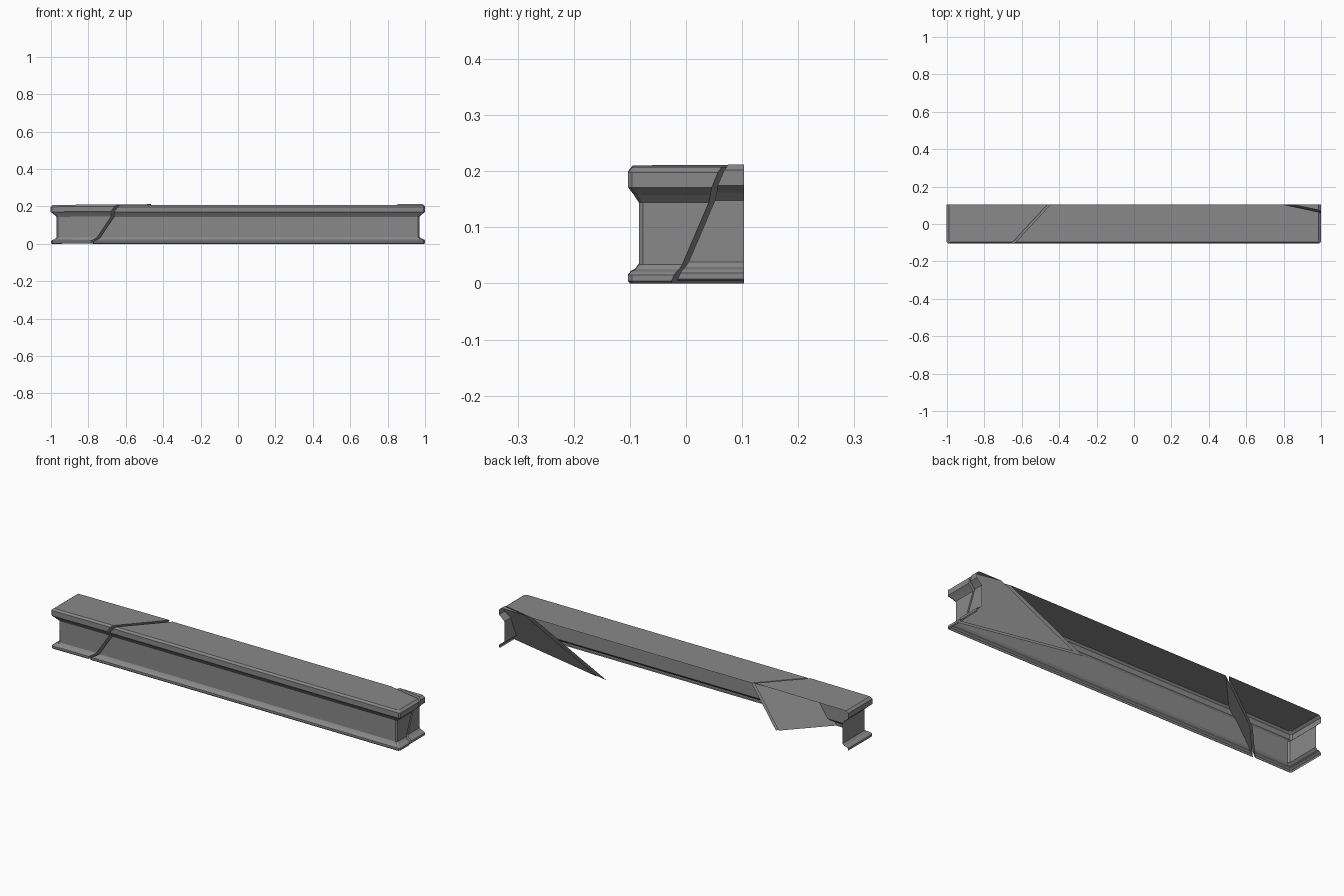
import bpy, bmesh
from mathutils import Vector, Matrix

cube = bpy.data.objects.get("Cube")
if cube:
    bpy.data.objects.remove(cube, do_unlink=True)

stone = bpy.data.materials.new("grey stone")
stone.use_nodes = True
colour = (0.25, 0.25, 0.25, 1)
stone.diffuse_color = colour
bsdf = stone.node_tree.nodes["Principled BSDF"]
bsdf.inputs["Base Color"].default_value = colour
bsdf.inputs["Roughness"].default_value = 0.8

DEPTH = 0.103   # half depth
TOP = 0.208
# Moulding profile: (inset, height)
PROFILE = [(0.003, 0), (0, 0.004), (0, 0.015), (0.005, 0.021), (0.013, 0.025), (0.019, 0.034),
           (0.019, 0.144), (0.010, 0.158), (0, 0.171), (0, 0.198), (0.008, TOP)]


def lintel_solid():
    """Closed lintel with the moulding along the front and both ends."""
    bm = bmesh.new()
    rings = []
    for inset, z in PROFILE:
        x, y, c = 1 - inset * 1.6, -DEPTH + inset, 0.007
        plan = [(-x, DEPTH), (-x, y + c), (-x + c, y), (x - c, y), (x, y + c), (x, DEPTH)]
        rings.append([bm.verts.new((px, py, z)) for px, py in plan])
    for low, high in zip(rings, rings[1:]):
        for i in range(len(low)):
            j = (i + 1) % len(low)
            bm.faces.new((low[i], low[j], high[j], high[i]))
    bm.faces.new(rings[0][::-1])
    bm.faces.new(rings[-1])
    return bm


def cut(bm, point, normal):
    """Remove what lies in front of the plane and cap the break."""
    geom = bm.verts[:] + bm.edges[:] + bm.faces[:]
    res = bmesh.ops.bisect_plane(bm, geom=geom, dist=1e-5, plane_co=point,
                                 plane_no=normal, clear_outer=True)
    edges = [e for e in res["geom_cut"] if isinstance(e, bmesh.types.BMEdge) and e.is_boundary]
    bmesh.ops.edgeloop_fill(bm, edges=edges)


def make_piece(name, cuts, move=Matrix()):
    bm = lintel_solid()
    for point, normal in cuts:
        cut(bm, point, normal)
    bmesh.ops.recalc_face_normals(bm, faces=bm.faces[:])
    # The back and underside are open
    hidden = [f for f in bm.faces
              if all(v.co.y > DEPTH - 1e-4 for v in f.verts) or all(v.co.z < 1e-4 for v in f.verts)]
    bmesh.ops.delete(bm, geom=hidden, context="FACES")
    bmesh.ops.transform(bm, matrix=move, verts=bm.verts[:])
    mesh = bpy.data.meshes.new(name)
    bm.to_mesh(mesh)
    bm.free()
    mesh.materials.append(stone)
    bpy.context.collection.objects.link(bpy.data.objects.new(name, mesh))


def plane(a, b, c, toward):
    a, b, c = Vector(a), Vector(b), Vector(c)
    n = (b - a).cross(c - a).normalized()
    return a, n if n.dot(Vector(toward)) > 0 else -n


# Two diagonal cracks, each a narrow gap
p1, n1 = plane((-0.785, -DEPTH, 0), (-0.645, -DEPTH, TOP), (-0.455, DEPTH, TOP), (-1, 0, 0))
p2, n2 = plane((0.83, DEPTH, TOP), (0.41, DEPTH, 0), (1, -0.022, 0), (0, 1, 0))
GAP = 0.005

make_piece("main_block", [(p1 - n1 * GAP, n1), (p2 - n2 * GAP, n2)])

pivot = Matrix.Translation((-1, 0, 0))
tilt = pivot @ Matrix.Rotation(-0.007, 4, "Y") @ pivot.inverted()
make_piece("broken_end", [(p1 + n1 * GAP, -n1)], tilt)

make_piece("corner_chip", [(p2 + n2 * GAP, -n2)], Matrix.Translation((0, 0, 0.004)))
